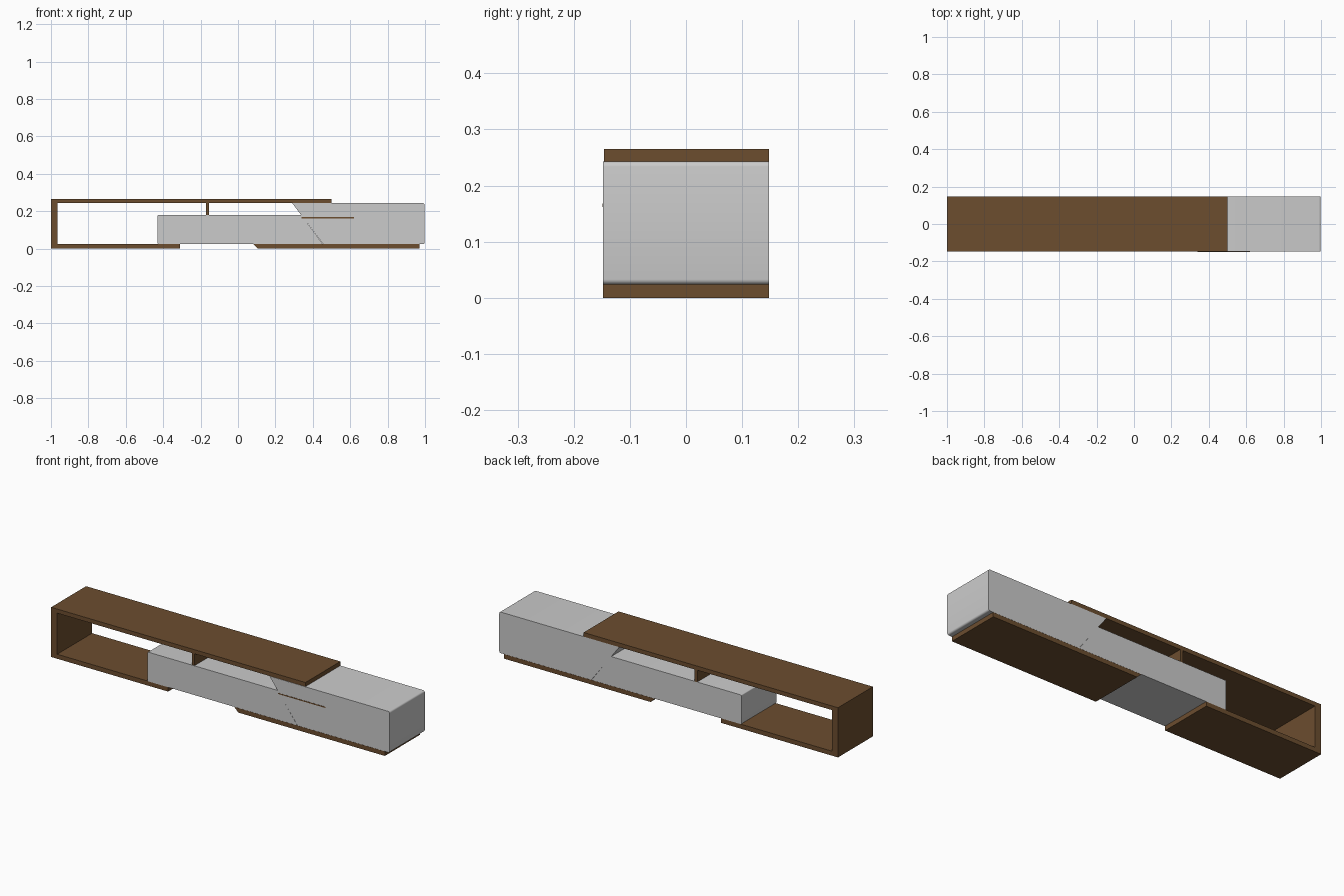
import bpy, bmesh

if "Cube" in bpy.data.objects:
    bpy.data.objects.remove(bpy.data.objects["Cube"])


def material(name, rgb):
    m = bpy.data.materials.new(name)
    m.diffuse_color = (*rgb, 1)
    m.use_nodes = True
    m.node_tree.nodes["Principled BSDF"].inputs["Base Color"].default_value = m.diffuse_color
    return m


WOOD = material("brown wood", (0.15, 0.075, 0.028))
GREY = material("light grey lacquer", (0.6, 0.6, 0.6))


def extrude_profile(name, pts, y0, y1, mat, round_corners=(), radius=0.007):
    """Extrude an x/z outline along y, rounding the listed corners."""
    bm = bmesh.new()
    front = [bm.verts.new((x, y0, z)) for x, z in pts]
    back = [bm.verts.new((x, y1, z)) for x, z in pts]
    n = len(pts)
    bm.faces.new(front)
    bm.faces.new(back[::-1])
    for i in range(n):
        j = (i + 1) % n
        bm.faces.new((front[j], front[i], back[i], back[j]))
    if round_corners:
        edges = [bm.edges.get((front[i], back[i])) for i in round_corners]
        bmesh.ops.bevel(bm, geom=edges, offset=radius, segments=4,
                        profile=0.5, affect='EDGES')
    bmesh.ops.recalc_face_normals(bm, faces=bm.faces)
    me = bpy.data.meshes.new(name)
    bm.to_mesh(me)
    bm.free()
    me.materials.append(mat)
    ob = bpy.data.objects.new(name, me)
    bpy.context.collection.objects.link(ob)
    if round_corners:
        bpy.context.view_layer.objects.active = ob
        ob.select_set(True)
        bpy.ops.object.shade_smooth_by_angle(angle=0.6)
        ob.select_set(False)
    return ob


def rect(x0, x1, z0, z1):
    return [(x0, z0), (x1, z0), (x1, z1), (x0, z1)]


YF, YB = -0.148, 0.148

# Open wooden frame: long top, left side and short bottom
extrude_profile("wood_frame", [
    (-1, 0), (-0.31, 0), (-0.31, 0.024), (-0.964, 0.024),
    (-0.964, 0.243), (0.5, 0.243), (0.5, 0.265), (-1, 0.265)],
    -0.146, YB, WOOD)

# Small divider between the low cabinet and the top
extrude_profile("divider", rect(-0.17, -0.154, 0.179, 0.244), -0.146, YB, WOOD)

# Base plinth under the right cabinet, with slanted left end
extrude_profile("base_plinth", [
    (0.105, 0), (0.97, 0), (0.97, 0.0235), (0.082, 0.0235)], YF, YB, WOOD)

# Low cabinet on the left
extrude_profile("low_cabinet", [
    (-0.43, 0.024), (0.4535, 0.024), (0.338, 0.18), (-0.43, 0.18)],
    YF, YB, GREY, (0, 3), 0.005)

# Tall cabinet on the right, meeting the low one along a slanted seam
extrude_profile("tall_cabinet", [
    (0.455, 0.024), (0.998, 0.024), (0.998, 0.243), (0.29, 0.243)],
    YF, YB, GREY, (1, 2), 0.009)

# Thin wooden handle strip on the tall cabinet front
extrude_profile("handle_strip", rect(0.34, 0.62, 0.162, 0.168),
                YF - 0.001, YF + 0.004, WOOD)
